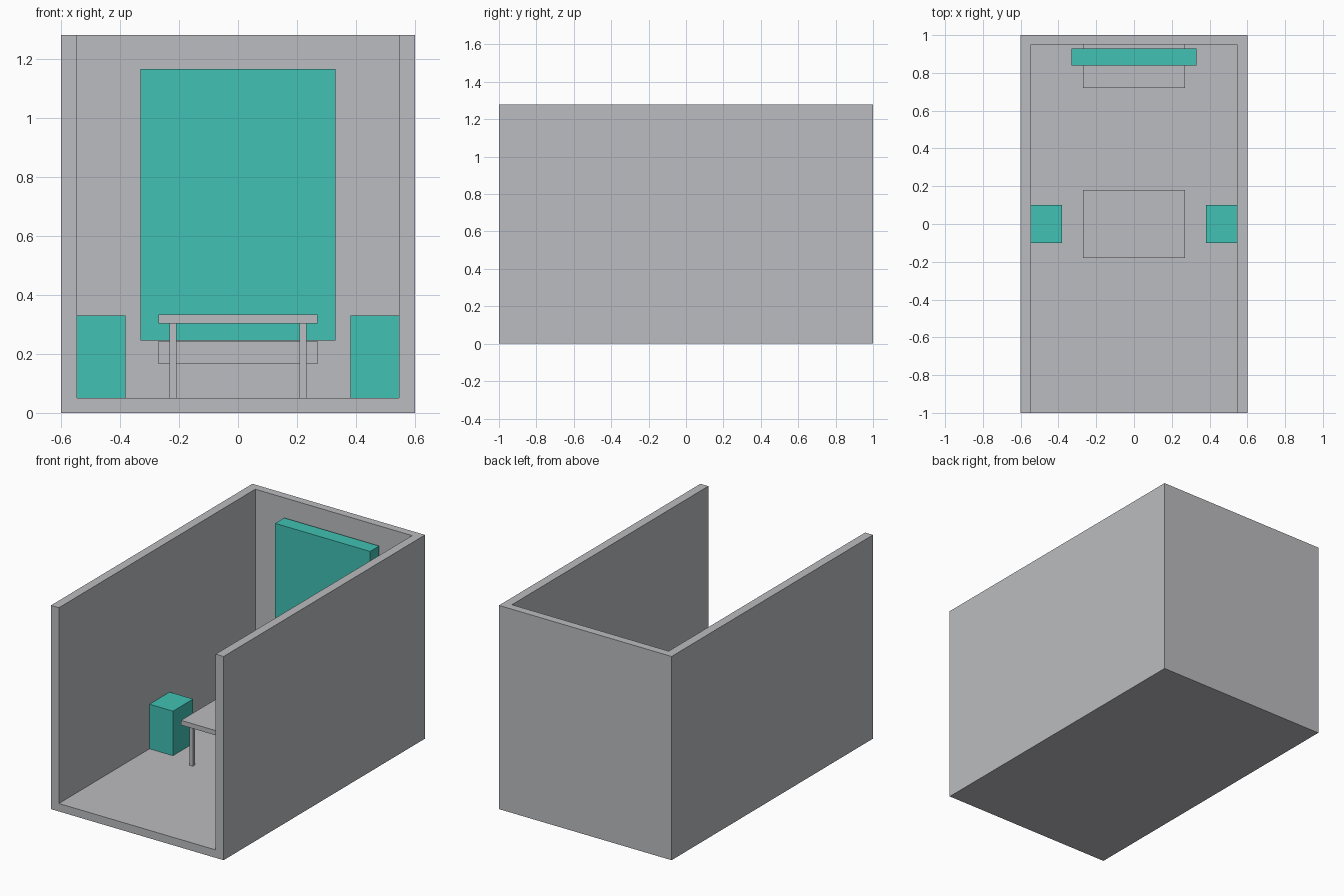
import bpy
import bmesh
from mathutils import Vector

if "Cube" in bpy.data.objects:
    bpy.data.objects.remove(bpy.data.objects["Cube"], do_unlink=True)


def make_material(name, color):
    mat = bpy.data.materials.new(name)
    mat.use_nodes = True
    mat.diffuse_color = color
    mat.node_tree.nodes["Principled BSDF"].inputs["Base Color"].default_value = color
    return mat


def box(name, low, high, mat):
    """Axis-aligned box between two corners."""
    low, high = Vector(low), Vector(high)
    bm = bmesh.new()
    bmesh.ops.create_cube(bm, size=1)
    bmesh.ops.scale(bm, vec=high - low, verts=bm.verts)
    mesh = bpy.data.meshes.new(name)
    bm.to_mesh(mesh)
    bm.free()
    mesh.materials.append(mat)
    obj = bpy.data.objects.new(name, mesh)
    obj.location = (low + high) / 2
    bpy.context.collection.objects.link(obj)
    return obj


grey = make_material("light grey", (0.5, 0.505, 0.525, 1))
teal = make_material("teal", (0.052, 0.533, 0.45, 1))

FLOOR = 0.05
INNER = 0.545
BACK = 0.95

# Room shell, hollowed out and open at the front and top
shell = box("room_shell", (-0.6, -1, 0), (0.6, 1, 1.28), grey)
cutter = box("room_cutter", (-INNER, -1.5, FLOOR), (INNER, BACK, 1.6), grey)
cutter.hide_render = True
cutter.hide_set(True)
cutter.display_type = 'WIRE'
cut = shell.modifiers.new("hollow", 'BOOLEAN')
cut.operation = 'DIFFERENCE'
cut.solver = 'EXACT'
cut.object = cutter
bpy.context.view_layer.objects.active = shell
shell.select_set(True)
bpy.ops.object.modifier_apply(modifier=cut.name)
bpy.data.objects.remove(cutter, do_unlink=True)

# Screen panel and the shelf under it
box("screen_panel", (-0.33, 0.84, 0.245), (0.33, 0.93, 1.165), teal)
box("wall_shelf", (-0.27, 0.72, 0.165), (0.27, BACK, 0.243), grey)

# Table
box("table_top", (-0.27, -0.18, 0.303), (0.27, 0.18, 0.333), grey)
LEG = 0.012
for side, x in (("right", -0.22), ("left", 0.22)):
    for end, y in (("front", -0.14), ("back", 0.14)):
        box(f"table_leg_{end}_{side}", (x - LEG, y - LEG, FLOOR),
            (x + LEG, y + LEG, 0.303), grey)

# Seats against the side walls
box("seat_right", (-INNER, -0.1, FLOOR), (-0.382, 0.1, 0.33), teal)
box("seat_left", (0.382, -0.1, FLOOR), (INNER, 0.1, 0.33), teal)
